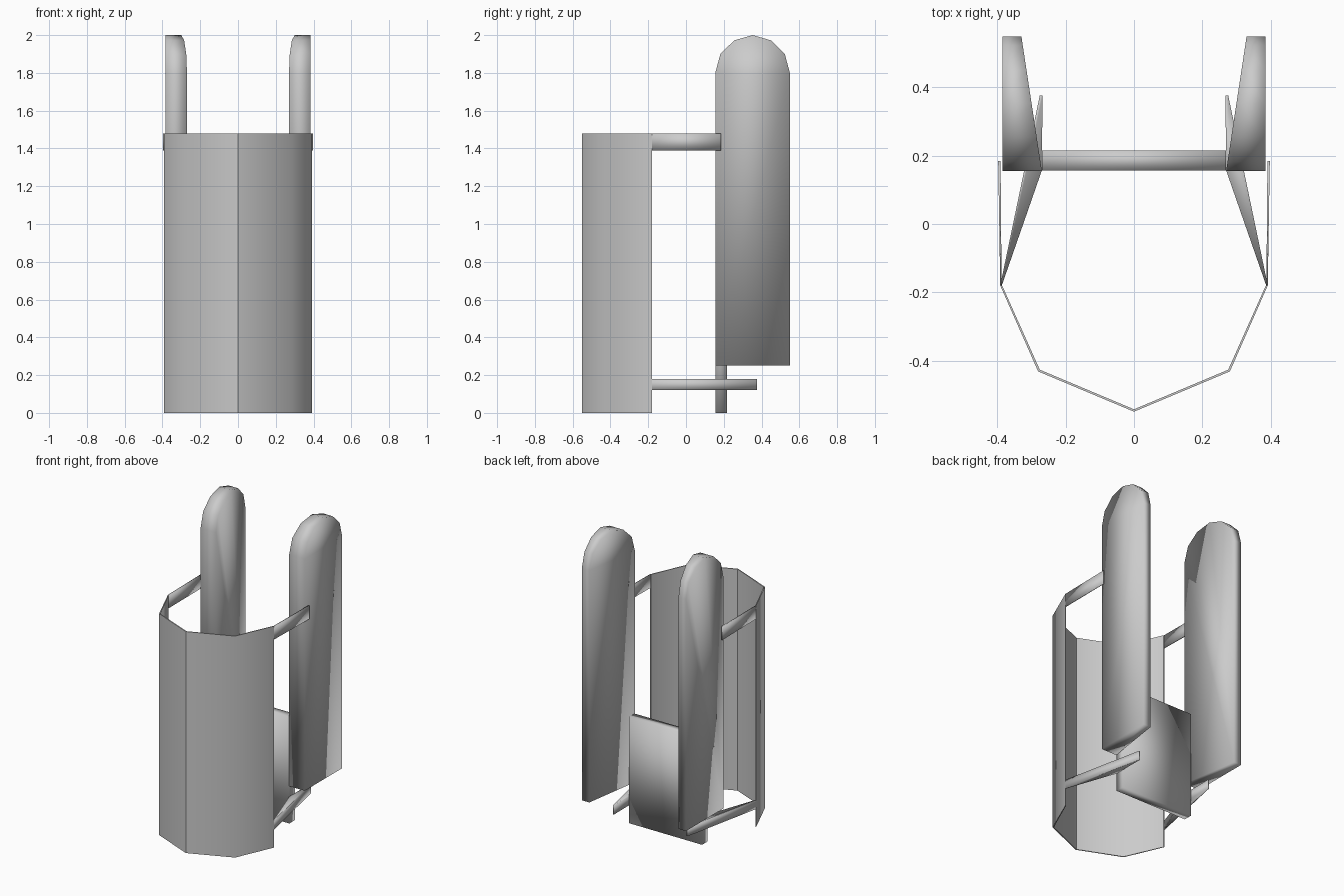
import bpy, math
from mathutils import Vector

if "Cube" in bpy.data.objects:
    bpy.data.objects.remove(bpy.data.objects["Cube"])


def prism(name, base, offset, angle=None):
    """Closed solid between a base outline and its copy moved by offset(point)."""
    n = len(base)
    verts = [Vector(p) for p in base] + [Vector(offset(p)) for p in base]
    faces = [tuple(range(n))[::-1], tuple(range(n, 2 * n))]
    faces += [(i, (i + 1) % n, n + (i + 1) % n, n + i) for i in range(n)]
    me = bpy.data.meshes.new(name)
    me.from_pydata(verts, [], faces)
    ob = bpy.data.objects.new(name, me)
    bpy.context.collection.objects.link(ob)
    bpy.ops.object.select_all(action='DESELECT')
    ob.select_set(True)
    bpy.context.view_layer.objects.active = ob
    bpy.ops.object.mode_set(mode='EDIT')
    bpy.ops.mesh.select_all(action='SELECT')
    bpy.ops.mesh.normals_make_consistent(inside=False)
    bpy.ops.object.mode_set(mode='OBJECT')
    if angle is None:
        bpy.ops.object.shade_smooth()
    else:
        bpy.ops.object.shade_smooth_by_angle(angle=math.radians(angle))
    return ob


def extrude_z(name, outline, z0, z1, angle=None):
    return prism(name, [(x, y, z0) for x, y in outline], lambda p: (p[0], p[1], z1), angle)


# Thin faceted front shield: outer outline followed by the inner one
outer = [(-.392, -.18), (-.281, -.432), (0, -.55), (.281, -.432), (.392, -.18)]
inner = [(.386, -.181), (.276, -.427), (0, -.543), (-.276, -.427), (-.386, -.181)]
n = len(outer)
ring = outer + inner
verts = [(x, y, z) for z in (0, 1.48) for x, y in ring]
faces = []
for i in range(2 * n):
    j = (i + 1) % (2 * n)
    faces.append((i, j, j + 2 * n, i + 2 * n))
for i in range(n - 1):
    q = (i, i + 1, 2 * n - 2 - i, 2 * n - 1 - i)
    faces += [q[::-1], tuple(k + 2 * n for k in q)]
me = bpy.data.meshes.new("front_shield")
me.from_pydata(verts, [], faces)
shield = bpy.data.objects.new("front_shield", me)
bpy.context.collection.objects.link(shield)
bpy.ops.object.select_all(action='DESELECT')
shield.select_set(True)
bpy.context.view_layer.objects.active = shield
bpy.ops.object.shade_smooth_by_angle(angle=math.radians(45))

# Low back plate between the side panels
extrude_z("back_plate", [(-.27, .157), (.27, .157), (.27, .216), (-.27, .216)], 0, .71)

# Arched side panel profile in the y-z plane
arch = [(.155, .25), (.155, 1.8), (.182, 1.9), (.255, 1.972), (.353, 2.0),
        (.45, 1.972), (.523, 1.9), (.55, 1.8), (.55, .25)]


def inner_x(y):
    return .27 + .06 * (y - .155) / .395


for side, s in (("left", -1), ("right", 1)):
    # Tall rounded side panel, thinner towards the back
    prism(side + "_panel", [(s * .385, y, z) for y, z in arch],
          lambda p: (s * inner_x(p[1]), p[1], p[2]))
    # Upper strap from the shield edge back to the panel
    extrude_z(side + "_upper_strap",
              [(s * .388, -.18), (s * .392, -.18), (s * .398, .185), (s * .391, .185)], 1.39, 1.48)
    # Lower tapered strut from the shield edge to behind the plate
    extrude_z(side + "_lower_strut",
              [(s * .392, -.18), (s * .388, -.182), (s * .27, .157), (s * .268, .377), (s * .276, .377)], .12, .18)
